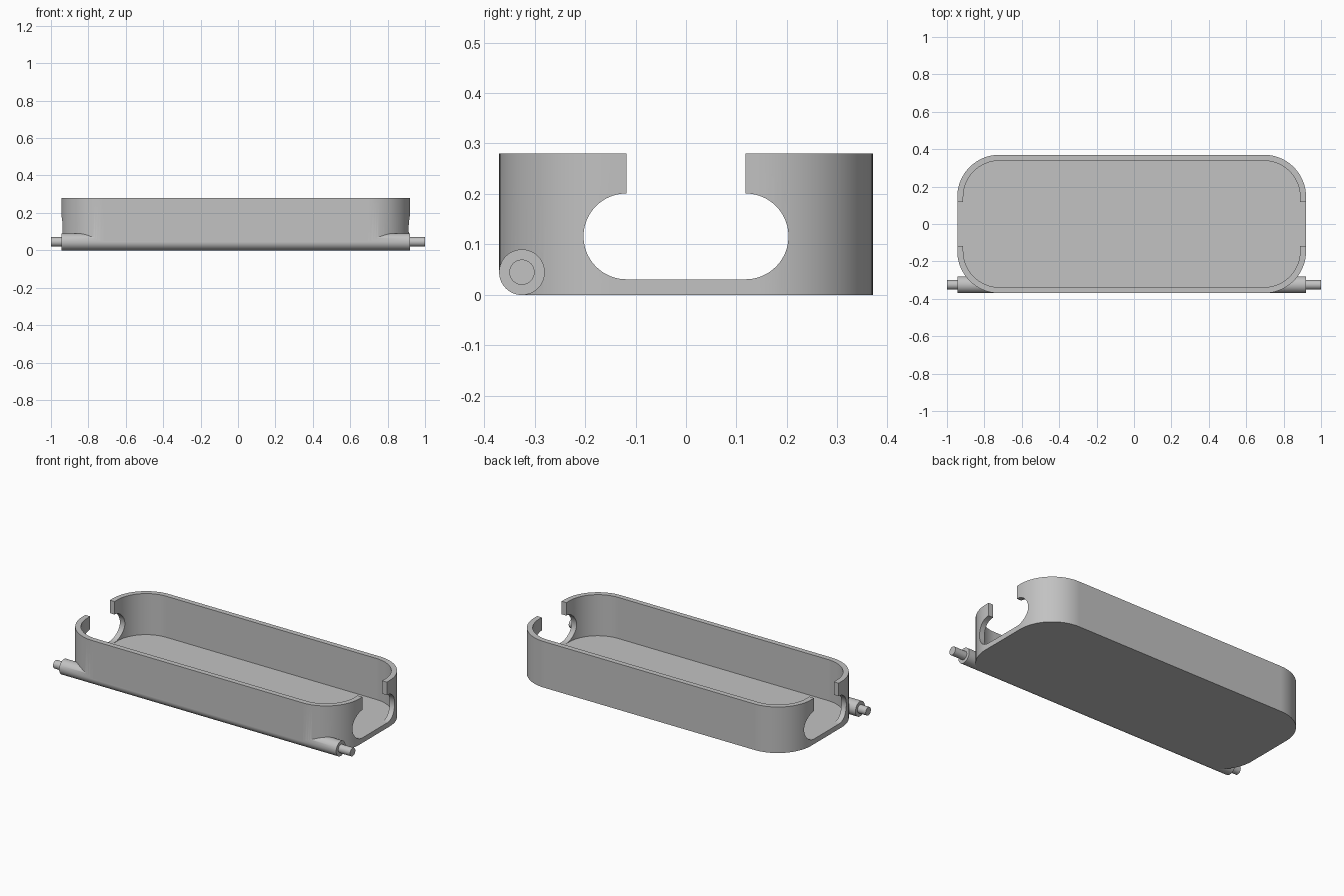
import bpy, bmesh
from math import sin, cos, radians, pi
from mathutils import Vector

cube = bpy.data.objects.get("Cube")
if cube:
    bpy.data.objects.remove(cube, do_unlink=True)

grey = bpy.data.materials.new("plain grey")
grey.use_nodes = True
colour = (0.54, 0.54, 0.54, 1)
grey.diffuse_color = colour
grey.node_tree.nodes["Principled BSDF"].inputs["Base Color"].default_value = colour

# Main dimensions
X0, X1, HALF_Y, HEIGHT = -0.945, 0.92, 0.37, 0.28
WALL, FLOOR, CORNER = 0.032, 0.03, 0.225
HINGE_R = 0.045
HINGE_Y = HINGE_R - HALF_Y


def arc(cx, cy, r, start, end, steps=24):
    angles = [radians(start + (end - start) * i / steps) for i in range(steps + 1)]
    return [(cx + r * cos(a), cy + r * sin(a)) for a in angles]


def rounded_rect(inset):
    r = CORNER - inset
    left, right, back = X0 + CORNER, X1 - CORNER, HALF_Y - CORNER
    return (arc(right, back, r, 0, 90) + arc(left, back, r, 90, 180)
            + arc(left, -back, r, 180, 270) + arc(right, -back, r, 270, 360))


def prism(name, points, lo, hi, along_x=False):
    """Extrude a closed profile along z, or along x with the profile in y and z."""
    bm = bmesh.new()
    place = (lambda p, d: Vector((d, *p))) if along_x else (lambda p, d: Vector((*p, d)))
    face = bm.faces.new([bm.verts.new(place(p, lo)) for p in points])
    top = bmesh.ops.extrude_face_region(bm, geom=[face])["geom"]
    moved = [v for v in top if isinstance(v, bmesh.types.BMVert)]
    bmesh.ops.translate(bm, verts=moved, vec=place((0, 0), hi - lo))
    bmesh.ops.recalc_face_normals(bm, faces=bm.faces)
    mesh = bpy.data.meshes.new(name)
    bm.to_mesh(mesh)
    bm.free()
    mesh.materials.append(grey)
    obj = bpy.data.objects.new(name, mesh)
    bpy.context.collection.objects.link(obj)
    return obj


def activate(obj):
    bpy.ops.object.select_all(action="DESELECT")
    obj.select_set(True)
    bpy.context.view_layer.objects.active = obj


def combine(obj, other, operation):
    mod = obj.modifiers.new("shape", "BOOLEAN")
    mod.operation, mod.solver, mod.object = operation, "EXACT", other
    activate(obj)
    bpy.ops.object.modifier_apply(modifier=mod.name)
    bpy.data.objects.remove(other, do_unlink=True)


def smooth(obj):
    activate(obj)
    bpy.ops.object.shade_smooth_by_angle(angle=radians(30))
    obj.modifiers.new("weighted normals", "WEIGHTED_NORMAL").keep_sharp = True


# Solid tray with its lower front edge trimmed back inside the hinge barrel
tray = prism("tray", rounded_rect(0), 0, HEIGHT)
s = 0.05
edge = [(-HALF_Y - s, HINGE_R + s), (HINGE_Y + s, -s), (-HALF_Y - s, -s)]
combine(tray, prism("edge_cutter", edge, -1.1, 1.1, True), "DIFFERENCE")

# Hinge barrel along the lower front edge
barrel = arc(HINGE_Y, HINGE_R, HINGE_R + 0.0002, 0, 360, 64)[:-1]
combine(tray, prism("hinge_barrel", barrel, X0, X1, True), "UNION")

# Hollow inside
combine(tray, prism("cavity_cutter", rounded_rect(WALL), FLOOR, HEIGHT + 0.1), "DIFFERENCE")

# Keyhole slot through both ends: a wide rounded window with a narrower mouth
neck, slot_r, slot_z = 0.118, 0.085, 0.116
slot = (arc(-neck, slot_z, slot_r, 90, 270, 40) + arc(neck, slot_z, slot_r, -90, 90, 40)
        + [(neck, HEIGHT + 0.1), (-neck, HEIGHT + 0.1)])
combine(tray, prism("slot_cutter", slot, -1.1, 1.1, True), "DIFFERENCE")
smooth(tray)

# Hinge pins at both ends of the barrel
pin = arc(HINGE_Y, HINGE_R, 0.025, 0, 360, 48)[:-1]
for name, lo, hi in (("right_pin", -1, X0 + 0.01), ("left_pin", X1 - 0.01, 1)):
    smooth(prism(name, pin, lo, hi, True))
